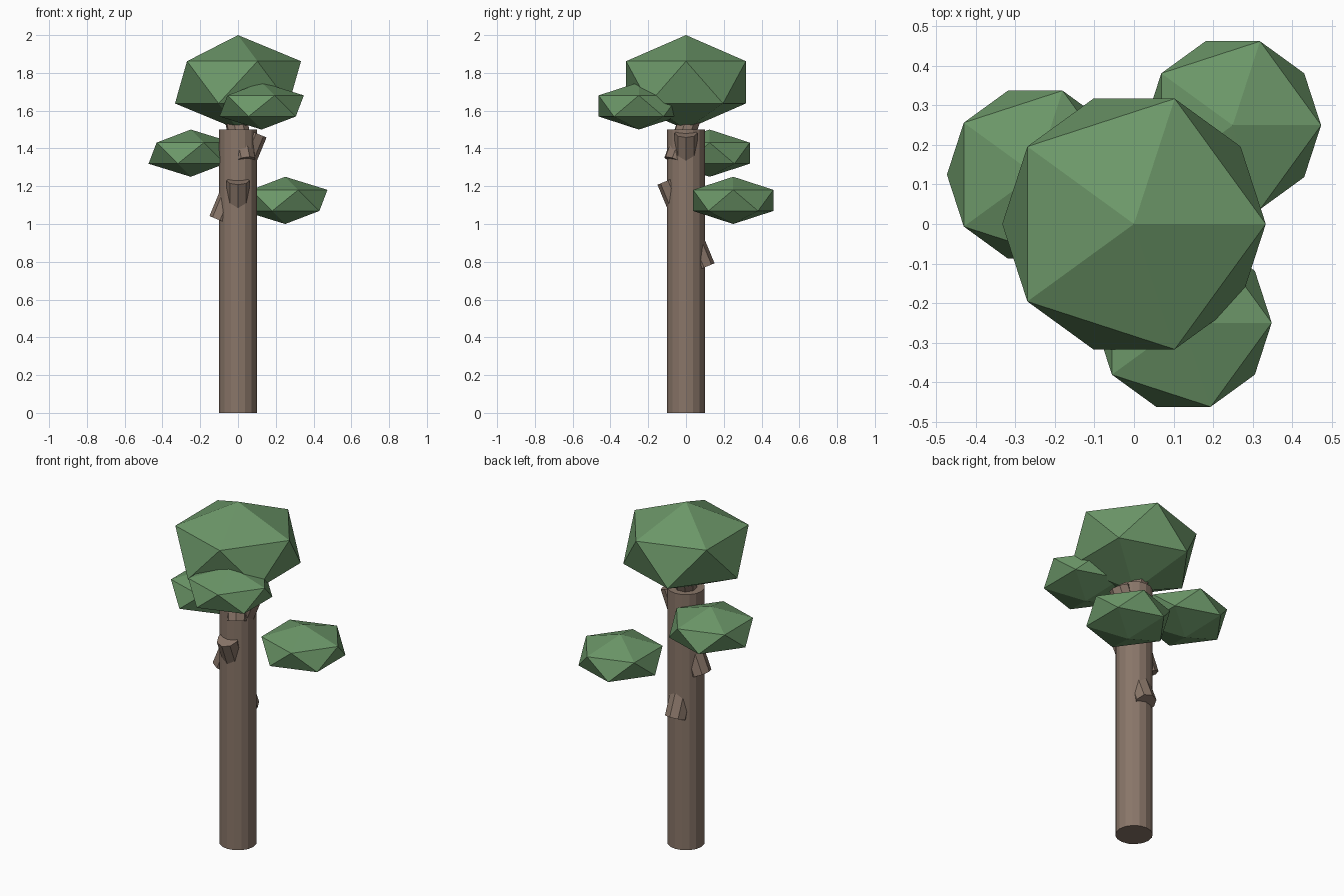
import bpy
from math import radians

if "Cube" in bpy.data.objects:
    bpy.data.objects.remove(bpy.data.objects["Cube"])


def make_material(name, color):
    mat = bpy.data.materials.new(name)
    mat.diffuse_color = color
    mat.use_nodes = True
    mat.node_tree.nodes["Principled BSDF"].inputs["Base Color"].default_value = mat.diffuse_color
    return mat


bark = make_material("bark", (0.25, 0.18, 0.14, 1))
leaf = make_material("leaf", (0.15, 0.31, 0.14, 1))


def finish(name, mat):
    obj = bpy.context.object
    obj.name = name
    obj.data.materials.append(mat)
    return obj


def foliage(name, center, radius, half_height):
    """Flattened 20-sided leaf clump."""
    bpy.ops.mesh.primitive_ico_sphere_add(subdivisions=1, radius=1, location=center)
    finish(name, leaf).scale = (radius, radius, half_height)


def branch(name, z, heading, length):
    """Eight-sided peg through the trunk, its upper end leaning to the heading."""
    bpy.ops.mesh.primitive_cylinder_add(
        vertices=8, radius=0.06, depth=length, location=(0, 0, z),
        rotation=(0, radians(22.5), radians(heading)))
    finish(name, bark)


# Trunk
bpy.ops.mesh.primitive_cylinder_add(vertices=16, radius=0.1, depth=1.5, location=(0, 0, 0.75))
finish("trunk", bark)

# Branch pegs, each with both ends poking out of the trunk
branch("lower_branch", 1.0, -90, 0.5)
branch("middle_branch", 1.25, 0, 0.5)
branch("upper_branch", 1.5, 120, 0.36)

# Crown and the three side clumps
foliage("crown", (0, 0, 1.75), 0.373, 0.25)
foliage("lower_foliage", (0.25, 0.25, 1.125), 0.25, 0.125)
foliage("middle_foliage", (-0.25, 0.125, 1.375), 0.25, 0.125)
foliage("upper_foliage", (0.125, -0.25, 1.625), 0.25, 0.125)
